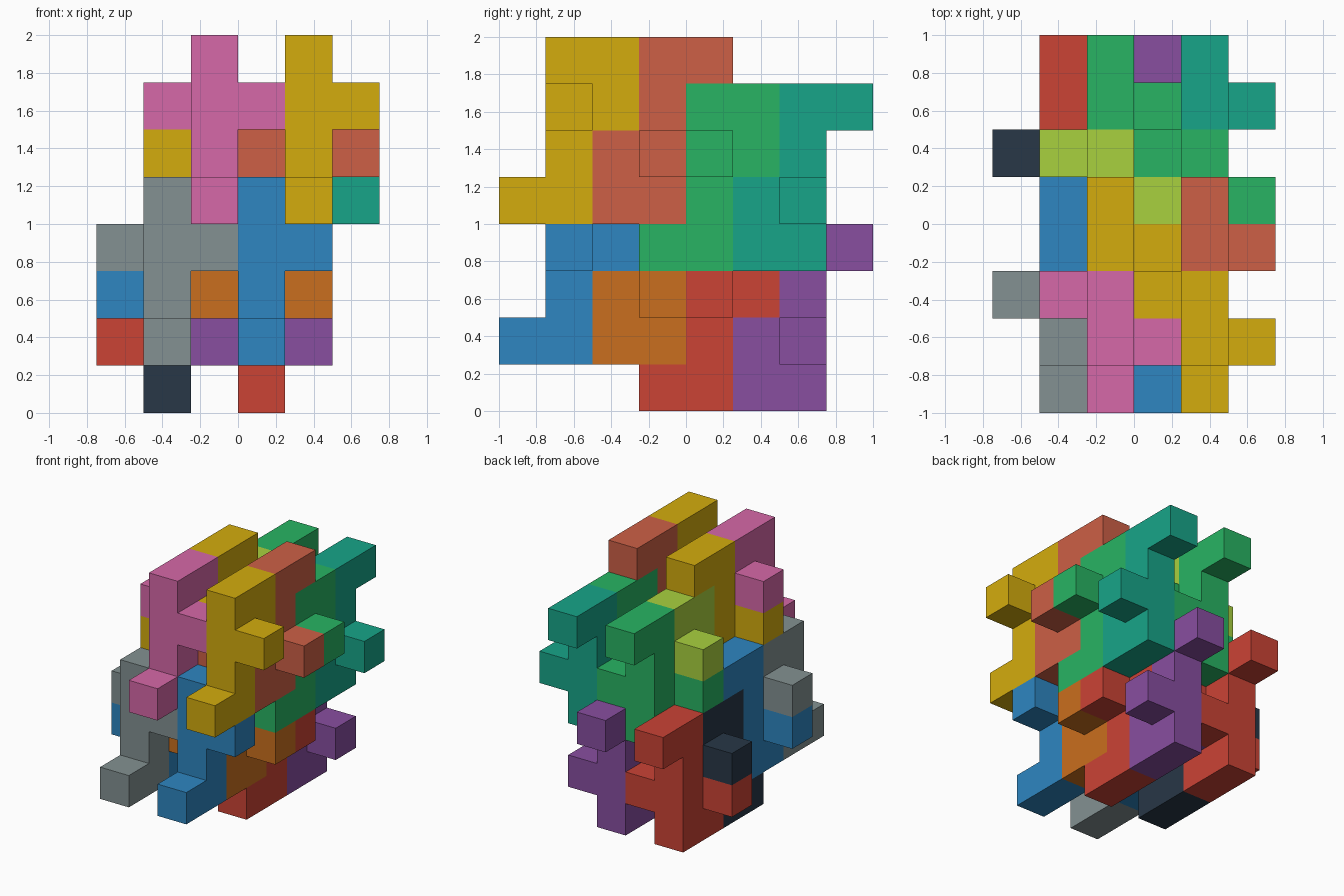
import bpy, bmesh
from mathutils import Vector

if "Cube" in bpy.data.objects:
    bpy.data.objects.remove(bpy.data.objects["Cube"])

U = 0.25                              # edge of one cube
ORIGIN = Vector((-0.75, -1.0, 0.0))   # corner of the cube grid

# One puzzle piece: a column of four, hooks at both ends, an arm on each side
PIECE = [(0, 0, 0), (0, 0, 1), (0, 0, 2), (0, 0, 3),
         (0, -1, 0), (0, 1, 3), (0, 1, 2), (1, 0, 2), (-1, 1, 2)]
# The same piece turned half way round the x axis
TURNED = [(x, -y, 3 - z) for x, y, z in PIECE]

COLORS = {
    "yellow": "D4AC0D", "salmon": "CD6046", "green": "28B463", "teal": "17A589",
    "pink": "D668A8", "lime": "A9D13F", "blue": "2E86C1", "orange": "CA6F1E",
    "red": "CB4335", "purple": "884EA0", "gray": "839192", "dark": "283747",
}


def linear(c):
    return c / 12.92 if c <= 0.04045 else ((c + 0.055) / 1.055) ** 2.4


def material(name):
    mat = bpy.data.materials.get(name)
    if not mat:
        mat = bpy.data.materials.new(name)
        h = COLORS[name]
        mat.diffuse_color = [linear(int(h[n:n + 2], 16) / 255) for n in (0, 2, 4)] + [1]
        mat.use_nodes = True
        mat.node_tree.nodes["Principled BSDF"].inputs["Base Color"].default_value = mat.diffuse_color
    return mat


def add_piece(name, cells, base, color):
    """Outer skin of a group of cubes, with flat areas merged."""
    bm = bmesh.new()
    filled = set(cells)
    for cell in cells:
        for axis in range(3):
            for side in (0, 1):
                near = list(cell)
                near[axis] += 2 * side - 1
                if tuple(near) in filled:
                    continue
                quad = []
                for a, b in ((0, 0), (1, 0), (1, 1), (0, 1)):
                    p = Vector(cell)
                    p[axis] += side
                    p[(axis + 1) % 3] += a
                    p[(axis + 2) % 3] += b
                    quad.append(bm.verts.new(ORIGIN + (p + Vector(base)) * U))
                bm.faces.new(quad if side else quad[::-1])
    bmesh.ops.remove_doubles(bm, verts=bm.verts, dist=1e-4)
    bmesh.ops.dissolve_limit(bm, angle_limit=0.01, verts=bm.verts, edges=bm.edges)
    mesh = bpy.data.meshes.new(name)
    bm.to_mesh(mesh)
    bm.free()
    mesh.materials.append(material(color))
    bpy.context.collection.objects.link(bpy.data.objects.new(name, mesh))


# Four interlocking slices along x: (slice name, x, bottom z, colours front to back)
SLICES = [
    ("upper_right", 4, 3, ("yellow", "salmon", "green", "teal")),
    ("lower_right", 3, 0, ("blue", "orange", "red", "purple")),
    ("upper_left", 2, 3, ("pink", "yellow", "lime", "green")),
    ("lower_left", 1, 0, ("gray", "blue", "dark", "red")),
]
# Within a slice: column y, rise above the slice bottom, orientation
ROW = [(1, 1, PIECE), (3, 1, TURNED), (4, 0, PIECE), (6, 0, TURNED)]

for label, x, z, colors in SLICES:
    for n, ((y, rise, cells), color) in enumerate(zip(ROW, colors), 1):
        add_piece(f"{label}_piece_{n}", cells, (x, y, z + rise), color)
